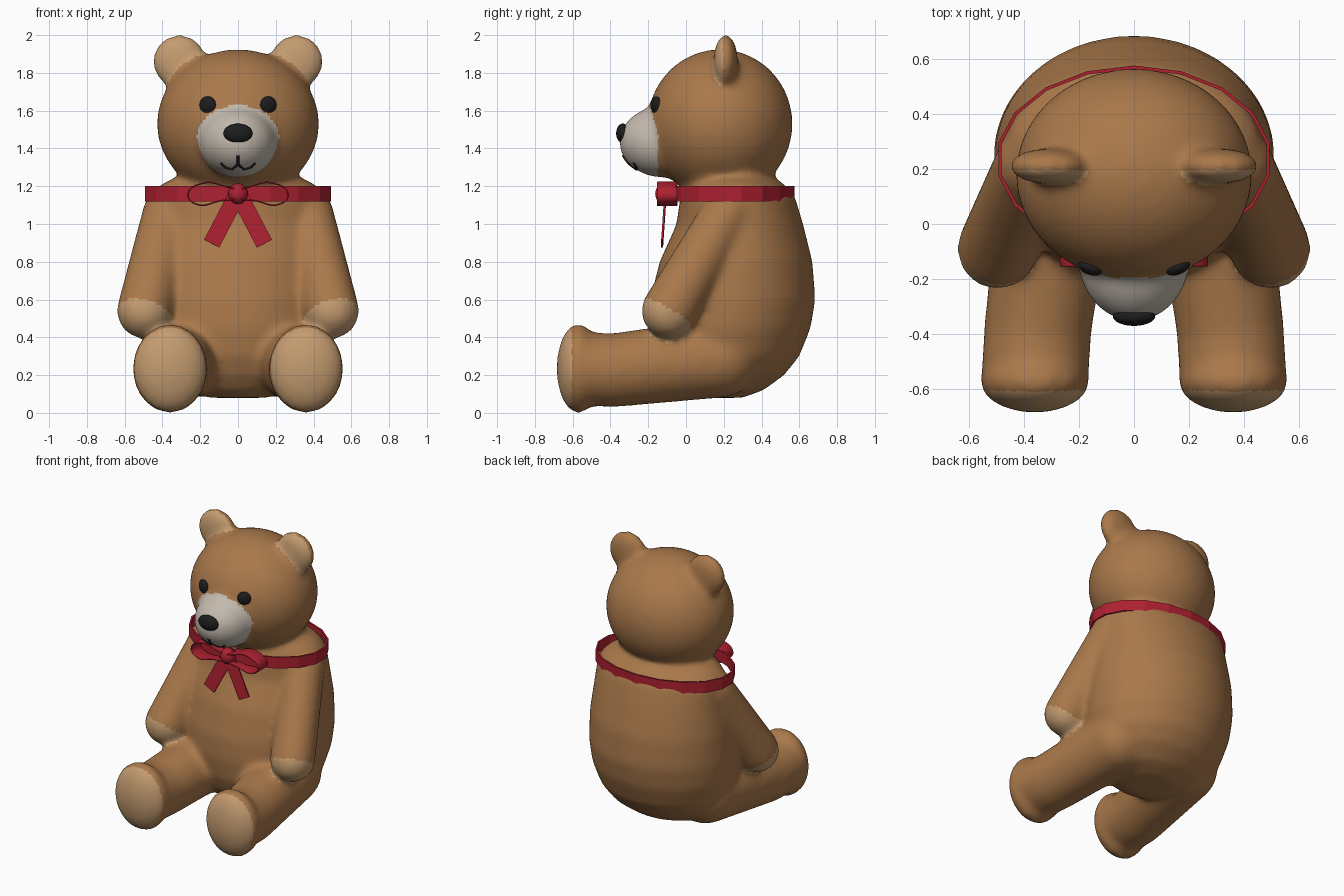
import bpy, bmesh, math
from mathutils import Matrix, Vector
from mathutils.bvhtree import BVHTree

cube = bpy.data.objects.get("Cube")
if cube:
    bpy.data.objects.remove(cube)


def material(name, rgb):
    m = bpy.data.materials.new(name)
    m.use_nodes = True
    m.diffuse_color = (*rgb, 1)
    m.node_tree.nodes["Principled BSDF"].inputs["Base Color"].default_value = (*rgb, 1)
    return m


BROWN = material("brown fur", (0.40, 0.19, 0.07))
TAN = material("tan pads", (0.55, 0.33, 0.16))
CREAM = material("cream muzzle", (0.55, 0.49, 0.42))
BLACK = material("black", (0.012, 0.012, 0.013))
RED = material("red ribbon", (0.42, 0.015, 0.03))


def add_object(name, data, *mats):
    ob = bpy.data.objects.new(name, data)
    bpy.context.collection.objects.link(ob)
    for m in mats:
        ob.data.materials.append(m)
    return ob


def from_bmesh(name, bm, *mats):
    me = bpy.data.meshes.new(name)
    bm.to_mesh(me)
    bm.free()
    return add_object(name, me, *mats)


def ellipsoid(bm, center, radii, segs=40):
    mat = Matrix.Translation(center) @ Matrix.Diagonal((*radii, 1))
    bmesh.ops.create_uvsphere(bm, u_segments=segs, v_segments=segs // 2, radius=1, matrix=mat)


def limb(bm, a, b, ra, rb):
    """Tapered round limb with ball ends."""
    a, b = Vector(a), Vector(b)
    turn = (b - a).to_track_quat('Z', 'Y').to_matrix().to_4x4()
    bmesh.ops.create_cone(bm, cap_ends=True, segments=40, radius1=ra, radius2=rb,
                          depth=(b - a).length, matrix=Matrix.Translation((a + b) / 2) @ turn)
    ellipsoid(bm, a, (ra,) * 3)
    ellipsoid(bm, b, (rb,) * 3)


def loft(bm, rings, segs=48):
    """Closed skin over ovals given as (z, half width, back y, front y)."""
    loops = []
    for z, rx, back, front in rings:
        loops.append([bm.verts.new((rx * math.cos(t), (back + front) / 2 + (back - front) / 2 * math.sin(t), z))
                      for t in (math.tau * i / segs for i in range(segs))])
    for lo, hi in zip(loops, loops[1:]):
        for i in range(segs):
            j = (i + 1) % segs
            bm.faces.new((lo[i], lo[j], hi[j], hi[i]))
    bm.faces.new(loops[0][::-1])
    bm.faces.new(loops[-1])


def within(p, center, radii):
    return sum(((a - c) / r) ** 2 for a, c, r in zip(p, center, radii)) < 1


# Body volumes, fused into one soft skin
HAND, SHOULDER = Vector((0.495, -0.09, 0.54)), Vector((0.37, 0.22, 1.06))
EAR, EAR_R = (0.31, 0.21, 1.86), (0.145, 0.065, 0.145)
MUZZLE, MUZZLE_R = (0, -0.12, 1.435), (0.205, 0.235, 0.19)
bm = bmesh.new()
loft(bm, [(0.08, 0.15, 0.30, 0.0), (0.12, 0.30, 0.41, -0.08), (0.2, 0.40, 0.52, -0.14),
          (0.3, 0.46, 0.60, -0.18), (0.45, 0.50, 0.66, -0.20), (0.6, 0.51, 0.685, -0.19),
          (0.8, 0.50, 0.67, -0.14), (1.0, 0.47, 0.62, -0.05), (1.15, 0.46, 0.575, -0.03),
          (1.21, 0.41, 0.52, 0.0), (1.26, 0.30, 0.45, 0.04)])
ellipsoid(bm, (0, 0.18, 1.53), (0.43, 0.385, 0.395))
ellipsoid(bm, MUZZLE, MUZZLE_R)
for s in (-1, 1):
    side = Vector((s, 1, 1))
    ellipsoid(bm, Vector(EAR) * side, EAR_R)
    limb(bm, HAND * side, SHOULDER * side, 0.147, 0.135)
    ellipsoid(bm, (s * 0.36, -0.57, 0.235), (0.2, 0.115, 0.237))
    limb(bm, (s * 0.35, -0.39, 0.225), (s * 0.28, 0.18, 0.29), 0.195, 0.21)
    turn = Vector((s * 0.01, -0.18, 0.01)).to_track_quat('Z', 'Y').to_matrix().to_4x4()
    bmesh.ops.create_cone(bm, cap_ends=True, segments=40, radius1=0.195, radius2=0.195, depth=0.18,
                          matrix=Matrix.Translation((s * 0.355, -0.48, 0.23)) @ turn)
bmesh.ops.recalc_face_normals(bm, faces=bm.faces)
body = from_bmesh("bear_body", bm, BROWN, TAN, CREAM)
fuse = body.modifiers.new("fuse", 'REMESH')
fuse.mode = 'VOXEL'
fuse.voxel_size = 0.02
soften = body.modifiers.new("soften", 'SMOOTH')
soften.factor = 0.5
soften.iterations = 14
bpy.context.view_layer.objects.active = body
body.select_set(True)
for mod in ("fuse", "soften"):
    bpy.ops.object.modifier_apply(modifier=mod)

# Pads, inner ears and muzzle coloured by region
arm_axis = (SHOULDER - HAND).normalized()
for f in body.data.polygons:
    f.use_smooth = True
    c, n = f.center, f.normal
    p = Vector((abs(c.x), c.y, c.z))
    paw = (p - HAND).dot(arm_axis) < -0.015 and within(p, HAND, (0.165,) * 3)
    foot = c.y < -0.605 and c.z < 0.5
    ear = n.y < -0.25 and within(p, EAR, [r * 1.15 for r in EAR_R])
    muzzle = c.y < -0.145 and within(c, MUZZLE, [r * 1.08 for r in MUZZLE_R])
    f.material_index = 2 if muzzle else 1 if paw or foot or ear else 0

# Surface lookup for the face details
bm = bmesh.new()
bm.from_mesh(body.data)
skin = BVHTree.FromBMesh(bm)
bm.free()


def on_face(x, z):
    return skin.ray_cast(Vector((x, -2, z)), Vector((0, 1, 0)))[0]


def ball(name, center, radii, mat, turn=0):
    bm = bmesh.new()
    ellipsoid(bm, (0, 0, 0), radii, 24)
    for f in bm.faces:
        f.smooth = True
    ob = from_bmesh(name, bm, mat)
    ob.location = center
    ob.rotation_euler.z = turn
    return ob


def ribbon_curve(name, points, mat, bevel, extrude=0.0, cyclic=False, smooth=True):
    cu = bpy.data.curves.new(name, 'CURVE')
    cu.dimensions = '2D' if extrude else '3D'
    cu.fill_mode = 'NONE' if extrude else 'FULL'
    cu.extrude, cu.bevel_depth, cu.bevel_resolution, cu.resolution_u = extrude, bevel, 1, 6
    sp = cu.splines.new('BEZIER' if smooth else 'POLY')
    pts = sp.bezier_points if smooth else sp.points
    pts.add(len(points) - 1)
    for bp, co in zip(pts, points):
        if smooth:
            bp.co = co
            bp.handle_left_type = bp.handle_right_type = 'AUTO'
        else:
            bp.co = (*co, 1)
    sp.use_cyclic_u = cyclic
    return add_object(name, cu, mat)


def to_mesh(ob):
    bpy.ops.object.select_all(action='DESELECT')
    ob.select_set(True)
    bpy.context.view_layer.objects.active = ob
    bpy.ops.object.convert(target='MESH')


# Nose, eyes and mouth
ball("nose", on_face(0, 1.48) + Vector((0, 0.008, 0)), (0.077, 0.035, 0.052), BLACK)
for s, label in ((-1, "right"), (1, "left")):
    ball(label + "_eye", on_face(s * 0.16, 1.63) + Vector((0, 0.002, 0)), (0.046, 0.025, 0.046), BLACK, s * 0.4)
    lip = [on_face(s * x, z) for x, z in ((0, 1.32), (0.03, 1.29), (0.065, 1.3), (0.09, 1.325))]
    to_mesh(ribbon_curve(label + "_lip", lip, BLACK, 0.008, smooth=False))
to_mesh(ribbon_curve("lip_crease", [on_face(0, z) for z in (1.365, 1.34, 1.315)], BLACK, 0.008, smooth=False))

# Ribbon collar
bm = bmesh.new()
bmesh.ops.create_cone(bm, cap_ends=False, segments=18, radius1=1, radius2=1, depth=0.08,
                      matrix=Matrix.Translation((0, 0.235, 1.16)) @ Matrix.Diagonal((0.5, 0.34, 1, 1)))
collar = from_bmesh("ribbon_collar", bm, RED)
collar.modifiers.new("thickness", 'SOLIDIFY').thickness = 0.012

# Bow loops, knot and tails
for s, label in ((-1, "right"), (1, "left")):
    outline = [(0.0, 0.0), (0.08, 0.045), (0.18, 0.06), (0.265, 0.0), (0.22, -0.052), (0.1, -0.035)]
    loop = ribbon_curve(label + "_bow_loop", [(s * x, z, 0) for x, z in outline], RED, 0.004, 0.05, True)
    loop.location = (0, -0.1, 1.157)
    loop.rotation_euler.x = math.pi / 2
    to_mesh(loop)
    bm = bmesh.new()
    bmesh.ops.create_cube(bm, size=1, matrix=Matrix.Diagonal((0.09, 0.01, 0.28, 1)))
    tail = from_bmesh(label + "_bow_tail", bm, RED)
    tail.location = (s * 0.075, -0.118, 1.02)
    tail.rotation_euler = (-0.06, -s * 0.48, 0)
ball("bow_knot", (0, -0.115, 1.16), (0.052, 0.048, 0.055), RED)
